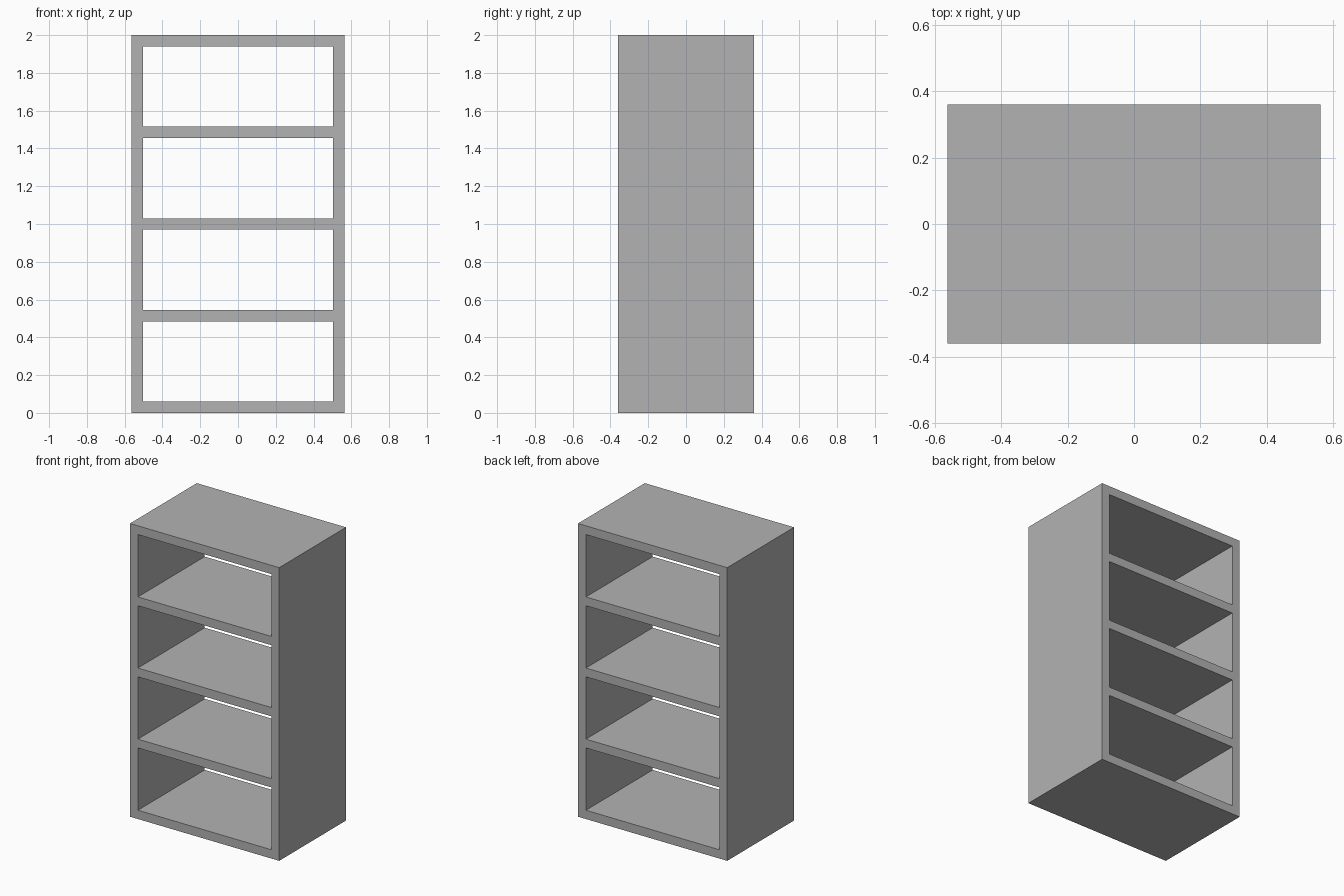
import bpy
import bmesh

WIDTH, DEPTH, HEIGHT = 1.126, 0.72, 2.0
BOARD = 0.06
BAYS = 4

cube = bpy.data.objects.get("Cube")
if cube:
    bpy.data.objects.remove(cube, do_unlink=True)

grey = bpy.data.materials.new("plain grey")
grey.use_nodes = True
colour = (0.448, 0.448, 0.448, 1)
grey.diffuse_color = colour
grey.node_tree.nodes["Principled BSDF"].inputs["Base Color"].default_value = colour

# Board edges across the width and up the height
half = WIDTH / 2
xs = [-half, BOARD - half, half - BOARD, half]
pitch = (HEIGHT - BOARD) / BAYS
zs = [z for i in range(BAYS + 1) for z in (i * pitch, i * pitch + BOARD)]

# Front frame: every cell except the open bays
bm = bmesh.new()
grid = [[bm.verts.new((x, -DEPTH / 2, z)) for x in xs] for z in zs]
for row in range(len(zs) - 1):
    for col in range(len(xs) - 1):
        if row % 2 == 1 and col == 1:
            continue
        bm.faces.new((grid[row][col], grid[row][col + 1],
                      grid[row + 1][col + 1], grid[row + 1][col]))

# Extrude the frame through to the open back
front = bm.faces[:]
result = bmesh.ops.extrude_face_region(bm, geom=front, use_keep_orig=True)
back = [v for v in result["geom"] if isinstance(v, bmesh.types.BMVert)]
bmesh.ops.translate(bm, verts=back, vec=(0, DEPTH, 0))
bmesh.ops.recalc_face_normals(bm, faces=bm.faces[:])

mesh = bpy.data.meshes.new("shelf_unit")
bm.to_mesh(mesh)
bm.free()
mesh.materials.append(grey)
shelf_unit = bpy.data.objects.new("shelf_unit", mesh)
bpy.context.collection.objects.link(shelf_unit)
